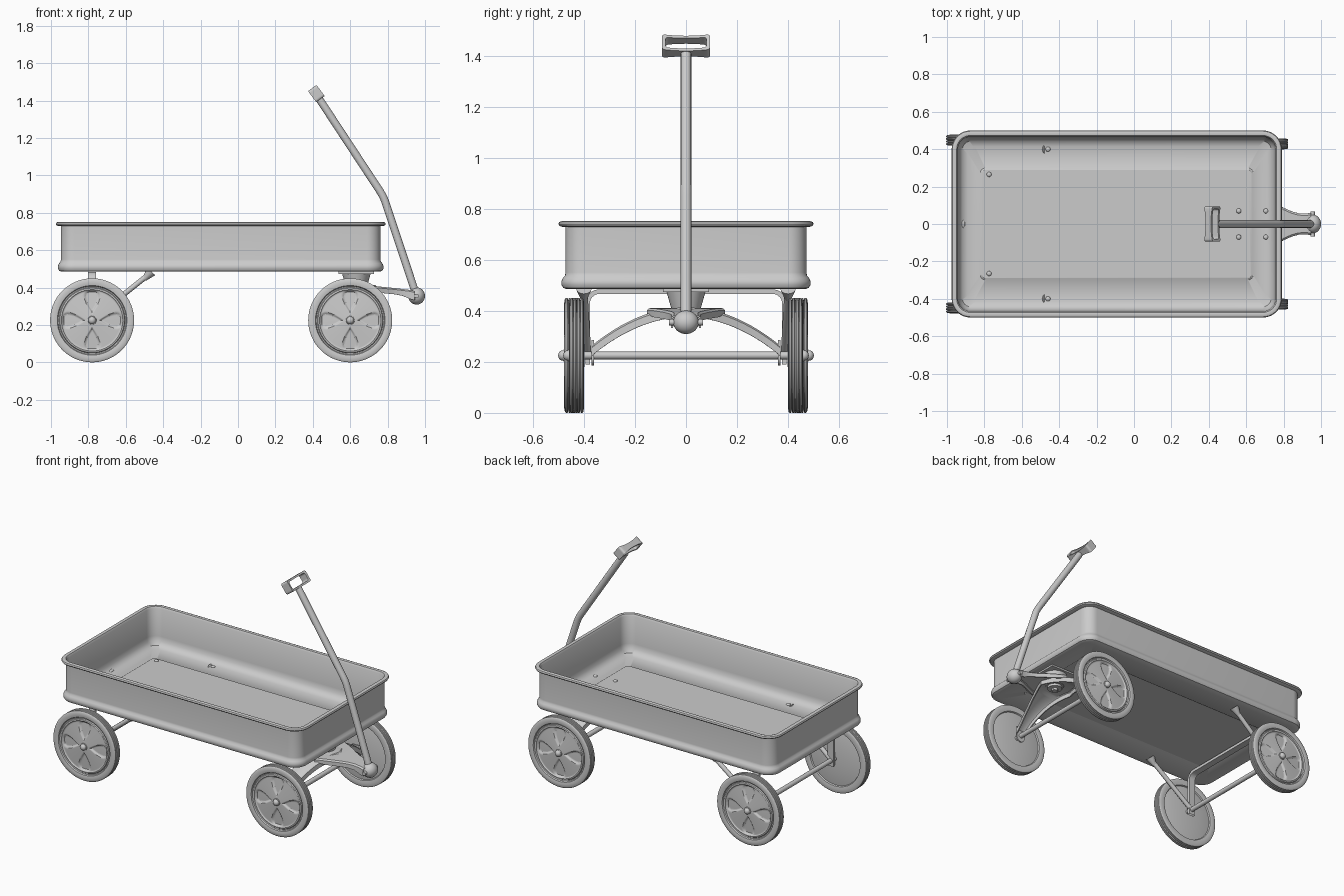
import bpy, bmesh, math
from math import sin, cos, pi
from mathutils import Vector

if "Cube" in bpy.data.objects:
    bpy.data.objects.remove(bpy.data.objects["Cube"])


def loft(name, loops, cyclic=True, closed=False, caps=False):
    """Skin a list of equal-length point loops."""
    bm = bmesh.new()
    rows = [[bm.verts.new(p) for p in lp] for lp in loops]
    n = len(rows[0])
    pairs = list(zip(rows, rows[1:])) + ([(rows[-1], rows[0])] if closed else [])
    for a, b in pairs:
        for i in range(n if cyclic else n - 1):
            j = (i + 1) % n
            bm.faces.new((a[i], a[j], b[j], b[i]))
    if caps:
        bm.faces.new(rows[0])
        bm.faces.new(rows[-1])
    bmesh.ops.recalc_face_normals(bm, faces=bm.faces)
    me = bpy.data.meshes.new(name)
    bm.to_mesh(me)
    bm.free()
    ob = bpy.data.objects.new(name, me)
    bpy.context.collection.objects.link(ob)
    return ob


def rrect(hx, hy, r, n=8, sub=1):
    """Rounded rectangle, counter-clockwise, with subdivided straights."""
    pts = []
    for k, (sx, sy) in enumerate(((1, 1), (-1, 1), (-1, -1), (1, -1))):
        for i in range(n + 1):
            t = (k + i / n) * pi / 2
            pts.append((sx * (hx - r) + r * cos(t), sy * (hy - r) + r * sin(t)))
    out = []
    for k, p in enumerate(pts):
        out.append(p)
        if k % (n + 1) == n:
            q = pts[(k + 1) % len(pts)]
            out += [(p[0] + (q[0] - p[0]) * s / sub, p[1] + (q[1] - p[1]) * s / sub) for s in range(1, sub)]
    return out


def rod(name, a, b, r1, r2=None, sides=24):
    """Cylinder or cone between two points."""
    a, b = Vector(a), Vector(b)
    bpy.ops.mesh.primitive_cone_add(vertices=sides, radius1=r1, radius2=r1 if r2 is None else r2,
                                    depth=(b - a).length, location=(a + b) / 2,
                                    rotation=(b - a).to_track_quat('Z', 'Y').to_euler())
    bpy.context.object.name = name


def ball(name, loc, scale):
    bpy.ops.mesh.primitive_uv_sphere_add(segments=32, ring_count=16, radius=1, location=loc)
    bpy.context.object.name = name
    bpy.context.object.scale = scale


def box(name, loc, size):
    bpy.ops.mesh.primitive_cube_add(size=1, location=loc)
    bpy.context.object.name = name
    bpy.context.object.scale = size


# tray: one closed skin, underside -> outer wall -> rolled rim -> inside -> floor
CX, HX, HY = -0.0925, 0.8825, 0.5
profile = [(0.06, 0.485), (0.032, 0.485), (0.019, 0.49), (0.012, 0.502), (0.012, 0.516), (0.018, 0.529),
           (0.026, 0.538), (0.028, 0.55), (0.028, 0.728), (0.015, 0.729), (0.004, 0.733), (0, 0.740),
           (0.004, 0.748), (0.015, 0.752), (0.027, 0.749), (0.034, 0.738), (0.036, 0.56), (0.042, 0.53),
           (0.058, 0.508), (0.085, 0.498)]


def tray_loop(hx, hy, r, z):
    return [(CX + x, y, z) for x, y in rrect(hx, hy, r)]


loops = [tray_loop(0.72, 0.29, 0.02, 0.492), tray_loop(0.73, 0.30, 0.03, 0.485)]
loops += [tray_loop(HX - i, HY - i, max(0.1 - i, 0.04), z) for i, z in profile]
loops += [tray_loop(0.73, 0.30, 0.03, 0.498), tray_loop(0.72, 0.29, 0.02, 0.505)]
loft("tray", loops, caps=True)

# floor rivets
for x, y, z in ((-0.46, 0.40, 0.498), (-0.775, 0.265, 0.505), (0.56, 0.07, 0.505), (0.705, 0.07, 0.498)):
    for s in (-1, 1):
        ball("floor_rivet", (x, s * y, z), (0.013, 0.013, 0.008))
ball("floor_stud", (-0.915, 0, 0.5), (0.012, 0.025, 0.012))


# wheels: ribbed tyre with four pressed petals on the outer face
def petal(r, t):
    d = (t + pi / 4) % (pi / 2) - pi / 4
    u, v = r * cos(d), abs(r * sin(d))
    k = (u - 0.035) / 0.122
    if not 0 < k < 1:
        return 0
    s = min(max((0.088 * k * (1 - k) ** 0.3 - v) / 0.012, 0), 1)
    return 0.009 * s * s * (3 - 2 * s)


rings = [(0.02, -0.03), (0.10, -0.028), (0.165, -0.02), (0.178, -0.018), (0.182, -0.026), (0.20, -0.029), (0.216, -0.027)]
for a in (-0.02, -0.007, 0.007, 0.02):
    rings += [(0.222, a - 0.0055), (0.2245, a - 0.003), (0.2245, a + 0.003), (0.222, a + 0.0055), (0.215, a + 0.0065)]
rings[-1] = (0.216, 0.028)
rings += [(0.20, 0.030), (0.186, 0.027), (0.182, 0.019), (0.176, 0.018), (0.172, 0.024), (0.164, 0.026), (0.160, 0.021)]
rings += [(0.157 - 0.0055 * i, 0.020 + 0.010 * i / 24) for i in range(25)]
N = 128
wheel = loft("wheel", [[(r * cos(2 * pi * i / N), a - (petal(r, 2 * pi * i / N) if a > 0 and r < 0.158 else 0),
                         r * sin(2 * pi * i / N)) for i in range(N)] for r, a in rings], caps=True)
first = True
for label, x, y in (("front", 0.60, 0.428), ("rear", -0.78, 0.448)):
    for s in (-1, 1):
        w = wheel if first else wheel.copy()
        if not first:
            bpy.context.collection.objects.link(w)
        first = False
        w.name = label + "_wheel"
        w.location = (x, s * y, 0.225)
        w.rotation_euler = (0, 0, 0 if s > 0 else pi)
        # hub cap and washer
        rod(label + "_hub_washer", (x, s * (y + 0.02), 0.225), (x, s * (y + 0.034), 0.225), 0.026, 0.022)
        ball(label + "_hub_cap", (x, s * (y + 0.035), 0.225), (0.02, 0.018, 0.02))
    rod(label + "_axle", (x, -y - 0.03, 0.225), (x, y + 0.03, 0.225), 0.015)

# rear bracket: inverted U strap
def arch(h, top, r):
    pts = [(h - r + r * cos(i * pi / 16), top - r + r * sin(i * pi / 16)) for i in range(9)]
    pts = [(h, 0.19)] + pts
    return pts + [(-y, z) for y, z in reversed(pts)]


outer, inner = arch(0.394, 0.484, 0.055), arch(0.377, 0.466, 0.038)
X = -0.78
loft("rear_bracket", [[(X + dx, y, z) for y, z in c] for c, dx in
                      ((outer, -0.022), (outer, 0.022), (inner, 0.022), (inner, -0.022))], cyclic=False, closed=True)

for s in (-1, 1):
    # rear diagonal struts with flared tabs
    rod("rear_strut", (X, s * 0.385, 0.228), (-0.465, s * 0.40, 0.48), 0.014)
    rod("rear_strut_tab", (-0.50, s * 0.40, 0.445), (-0.465, s * 0.40, 0.486), 0.012, 0.03)
    # front axle ears
    box("front_axle_ear", (0.60, s * 0.366, 0.25), (0.06, 0.01, 0.07))
    rod("front_axle_ear_tip", (0.60, s * 0.361, 0.215), (0.60, s * 0.371, 0.215), 0.03)


# front steering yoke: pressed channel arms and tongue
def channel(name, sections):
    ob = loft(name, sections, cyclic=False)
    m = ob.modifiers.new("thickness", 'SOLIDIFY')
    m.thickness = 0.007
    m.offset = 0


arms = []
for i in range(33):
    y = -0.368 + 0.736 * i / 32
    k = abs(y) / 0.368
    z, w = 0.41 - 0.15 * k * k, 0.03 + 0.085 * (1 - k) ** 1.5
    c = 0.60 + 0.025 * (1 - k)
    arms.append([(c - w, y, z - 0.035), (c - w, y, z - 0.006), (c - w + 0.008, y, z),
                 (c + w - 0.008, y, z), (c + w, y, z - 0.006), (c + w, y, z - 0.035)])
channel("front_yoke_arms", arms)
tongue = []
for x, z, w, d in ((0.66, 0.407, 0.15, 0.02), (0.72, 0.405, 0.125, 0.03), (0.76, 0.402, 0.105, 0.03),
                   (0.80, 0.398, 0.083, 0.03), (0.84, 0.394, 0.065, 0.03), (0.88, 0.389, 0.054, 0.033),
                   (0.92, 0.384, 0.053, 0.045), (0.945, 0.378, 0.055, 0.045)):
    tongue.append([(x, -w, z - d), (x, -w, z - 0.006), (x, -w + 0.008, z),
                   (x, w - 0.008, z), (x, w, z - 0.006), (x, w, z - d)])
channel("front_yoke_tongue", tongue)

# steering pivot under the tray
box("pivot_plate", (0.633, 0, 0.48), (0.19, 0.18, 0.012))
rod("pivot_post", (0.633, 0, 0.40), (0.633, 0, 0.48), 0.055, 0.078, 40)
rod("pivot_washer", (0.633, 0, 0.385), (0.633, 0, 0.405), 0.045)
rod("pivot_nut", (0.633, 0, 0.37), (0.633, 0, 0.39), 0.02, sides=6)

# pull handle: knuckle, bent rod, loop grip
ball("handle_knuckle", (0.955, 0, 0.355), (0.045, 0.05, 0.046))
rod("handle_pin", (0.955, -0.066, 0.355), (0.955, 0.066, 0.355), 0.012)
cu = bpy.data.curves.new("handle_rod", 'CURVE')
cu.dimensions = '3D'
cu.bevel_depth = 0.021
cu.bevel_resolution = 5
cu.use_fill_caps = True
path = [(0.955, 0.355), (0.792, 0.845), (0.784, 0.868), (0.774, 0.89), (0.76, 0.914), (0.437, 1.405)]
sp = cu.splines.new('POLY')
sp.points.add(len(path) - 1)
for p, (x, z) in zip(sp.points, path):
    p.co = (x, 0, z, 1)
bpy.context.collection.objects.link(bpy.data.objects.new("handle_rod", cu))

C, D, NV = Vector((0.419, 0, 1.437)), Vector((-0.6, 0, 0.8)), Vector((0.8, 0, 0.6))
out_l, in_l = rrect(0.094, 0.037, 0.012, 4, 12), rrect(0.081, 0.025, 0.012, 4, 12)


def grip_loop(pts, s):
    return [C + Vector((0, y, 0)) + D * d + NV * s * (0.028 - 0.010 * (1 - (y / 0.094) ** 2)) for y, d in pts]


loft("handle_grip", [grip_loop(out_l, 1), grip_loop(out_l, -1), grip_loop(in_l, -1), grip_loop(in_l, 1)], closed=True)

# bake modifiers and curves, then smooth shading
bpy.ops.object.select_all(action='SELECT')
bpy.context.view_layer.objects.active = wheel
bpy.ops.object.convert(target='MESH')
bpy.ops.object.shade_smooth_by_angle(angle=math.radians(35))
